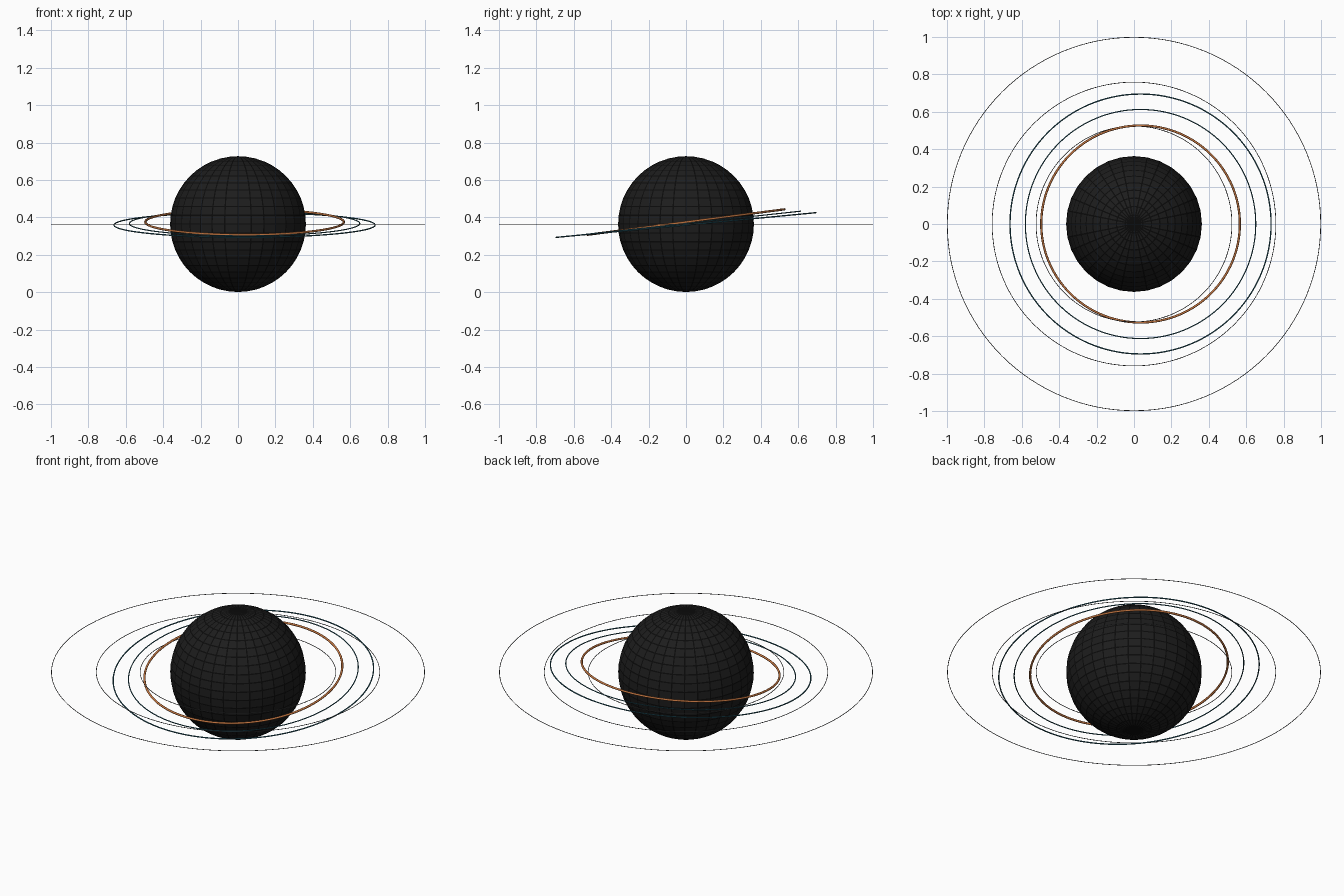
import bpy, bmesh, math

if "Cube" in bpy.data.objects:
    bpy.data.objects.remove(bpy.data.objects["Cube"])

R = 0.363          # globe radius
CENTER_Z = 0.364


def material(name, rgb):
    m = bpy.data.materials.new(name)
    m.diffuse_color = (*rgb, 1.0)
    m.use_nodes = True
    m.node_tree.nodes["Principled BSDF"].inputs["Base Color"].default_value = m.diffuse_color
    return m


charcoal = material("charcoal", (0.012, 0.012, 0.012))
black = material("black_lines", (0.003, 0.003, 0.003))
grey = material("grey", (0.11, 0.115, 0.12))
copper = material("copper", (0.58, 0.19, 0.055))
teal = material("deep_teal", (0.025, 0.13, 0.18))


def globe():
    # sphere with a fine latitude / longitude grid inset between the panels
    bm = bmesh.new()
    bmesh.ops.create_uvsphere(bm, u_segments=32, v_segments=24, radius=R)
    rim = bmesh.ops.inset_individual(bm, faces=bm.faces[:], thickness=0.0035,
                                     use_even_offset=True)["faces"]
    for f in bm.faces:
        f.smooth = True
    for f in rim:
        f.material_index = 1
    me = bpy.data.meshes.new("globe")
    bm.to_mesh(me)
    bm.free()
    me.materials.append(charcoal)
    me.materials.append(black)
    ob = bpy.data.objects.new("globe", me)
    ob.location.z = CENTER_Z
    bpy.context.collection.objects.link(ob)


def ring(name, radius, tube, mat, x=0.0, z=CENTER_Z, rise=0.0):
    # thin hoop, tipped so its back edge rises
    bpy.ops.mesh.primitive_torus_add(
        major_radius=radius, minor_radius=tube, major_segments=128,
        minor_segments=8, location=(x, 0, z),
        rotation=(math.asin(rise / radius), 0, 0))
    ob = bpy.context.object
    ob.name = name
    ob.data.materials.append(mat)
    bpy.ops.object.shade_smooth()


globe()

# level orbit hoops
ring("inner_orbit", 0.5235, 0.0018, grey)
ring("middle_orbit", 0.7585, 0.0018, grey)
ring("outer_orbit", 0.9982, 0.0018, grey)

# tilted hoops, slightly off centre
ring("copper_ring", 0.531, 0.006, copper, 0.035, 0.375, 0.068)
ring("inner_teal_ring", 0.616, 0.003, teal, 0.035, 0.367, 0.066)
ring("outer_teal_ring", 0.698, 0.0035, teal, 0.035, 0.359, 0.066)
